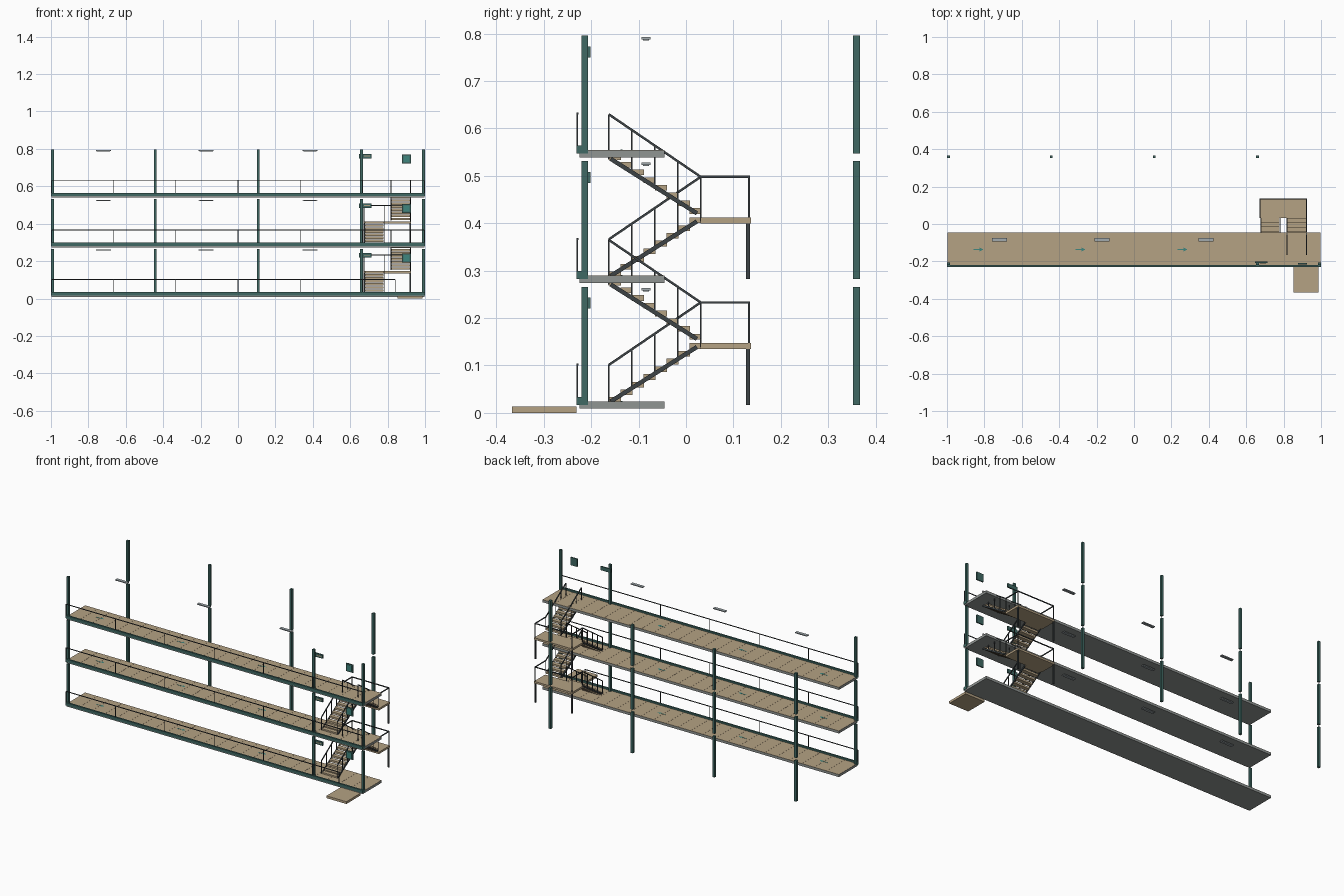
import bpy
import bmesh
from mathutils import Matrix, Vector

if "Cube" in bpy.data.objects:
    bpy.data.objects.remove(bpy.data.objects["Cube"], do_unlink=True)


def material(name, rgb):
    m = bpy.data.materials.new(name)
    m.use_nodes = True
    m.diffuse_color = (*rgb, 1)
    m.node_tree.nodes["Principled BSDF"].inputs["Base Color"].default_value = (*rgb, 1)
    return m


TAN = material("tan decking", (0.46, 0.36, 0.23))
GREEN = material("dark green steel", (0.05, 0.14, 0.125))
GREY = material("grey concrete", (0.28, 0.30, 0.29))
DARK = material("charcoal metal", (0.045, 0.055, 0.06))
LAMP = material("pale grey lamp", (0.36, 0.41, 0.43))
TEAL = material("teal paint", (0.05, 0.24, 0.21))


class Part:
    """Collects boxes and bars into one named object."""

    def __init__(self, name, *mats):
        self.name, self.mats, self.bm = name, mats, bmesh.new()

    def box(self, x0, x1, y0, y1, z0, z1):
        c = Vector((x0 + x1, y0 + y1, z0 + z1)) / 2
        size = Matrix.Diagonal((x1 - x0, y1 - y0, z1 - z0, 1))
        bmesh.ops.create_cube(self.bm, size=1, matrix=Matrix.Translation(c) @ size)

    def bar(self, a, b, w, h=None):
        a, b = Vector(a), Vector(b)
        d = b - a
        side = Vector((1, 0, 0)) if abs(d.x) < 1e-6 else Vector((0, 1, 0))
        up = d.normalized().cross(side)
        rot = Matrix((side, up, d.normalized())).transposed().to_4x4()
        size = Matrix.Diagonal((w, h or w, d.length, 1))
        bmesh.ops.create_cube(self.bm, size=1,
                              matrix=Matrix.Translation((a + b) / 2) @ rot @ size)

    def finish(self, rule=None):
        bmesh.ops.recalc_face_normals(self.bm, faces=self.bm.faces)
        if rule:
            for f in self.bm.faces:
                f.material_index = rule(f)
        me = bpy.data.meshes.new(self.name)
        self.bm.to_mesh(me)
        self.bm.free()
        for m in self.mats:
            me.materials.append(m)
        ob = bpy.data.objects.new(self.name, me)
        bpy.context.collection.objects.link(ob)


STOREY = 0.265
FRONT, BACK = -0.225, -0.045
STEPS, RUN, RISE = 8, 0.0243, 0.0163
Y_FOOT, Y_HEAD = -0.163, 0.031
LOW_X, HIGH_X = (0.675, 0.782), (0.818, 0.922)


def level(n):
    z = n * STOREY

    # Deck slab with tan top, and hairline-gapped deck panels
    slab = Part(f"deck_slab_{n}", GREY, TAN)
    slab.box(-0.997, 0.997, FRONT, BACK, z + 0.009, z + 0.0235)
    slab.finish(lambda f: 1 if f.normal.z > 0.5 else 0)
    panels = Part(f"deck_panels_{n}", TAN)
    count = 24
    w = 1.994 / count
    for i in range(count):
        x = -0.997 + i * w
        panels.box(x + 0.0004, x + w - 0.0004, FRONT, BACK, z + 0.0235, z + 0.0245)
    panels.finish()

    # Front edge beam
    beam = Part(f"edge_beam_{n}", GREEN)
    beam.box(-1, 1, -0.231, -0.22, z + 0.017, z + 0.034)
    beam.finish()

    # Columns: three along the front, four standing free at the back
    cols = Part(f"columns_{n}", GREEN)
    for x in (-0.992, 0.66, 0.992):
        cols.box(x - 0.007, x + 0.007, -0.22, -0.207, z + 0.017, z + 0.266)
    for x in (-0.992, -0.442, 0.108, 0.66):
        cols.box(x - 0.007, x + 0.007, 0.352, 0.367, z + 0.017, z + 0.266)
    cols.finish()

    # Front railing, left open at the ground entrance
    rail = Part(f"front_railing_{n}", DARK)
    end = 0.84 if n == 0 else 0.995
    rail.bar((-0.995, -0.229, z + 0.102), (end, -0.229, z + 0.102), 0.004)
    for i in range(-3, 4):
        x = min(i * 0.332, end)
        rail.bar((x, -0.229, z + 0.02), (x, -0.229, z + 0.102), 0.003)
    rail.finish()

    # Hanging lamps
    lamps = Part(f"lamps_{n}", LAMP)
    for x in (-0.72, -0.17, 0.385):
        lamps.box(x - 0.04, x + 0.04, -0.094, -0.075, z + 0.258, z + 0.263)
        lamps.box(x - 0.036, x + 0.036, -0.091, -0.078, z + 0.256, z + 0.258)
    lamps.finish()

    # Painted floor arrows
    arrows = Part(f"floor_arrows_{n}", TEAL)
    for x in (-0.83, -0.285, 0.26):
        arrows.box(x - 0.028, x + 0.008, -0.138, -0.134, z + 0.0245, z + 0.0255)
        tip = [arrows.bm.verts.new((x + dx, -0.136 + dy, z + 0.0257))
               for dx, dy in ((0.004, -0.011), (0.026, 0), (0.004, 0.011))]
        arrows.bm.faces.new(tip)
    arrows.finish(None)

    # Direction sign on the column and square sign near the entrance
    sign = Part(f"direction_sign_{n}", GREEN)
    sign.box(0.648, 0.715, -0.209, -0.201, z + 0.22, z + 0.243)
    sign.finish()
    mark = Part(f"direction_sign_stripe_{n}", TAN)
    mark.box(0.675, 0.707, -0.21, -0.209, z + 0.229, z + 0.234)
    mark.finish()
    square = Part(f"square_sign_{n}", GREEN)
    square.box(0.878, 0.924, -0.216, -0.209, z + 0.192, z + 0.24)
    square.finish()
    face = Part(f"square_sign_face_{n}", TEAL)
    face.box(0.885, 0.917, -0.217, -0.216, z + 0.199, z + 0.233)
    face.finish()


def stair(n):
    z = n * STOREY
    foot, mid, top = z + 0.101, z + 0.233, z + 0.365

    # Treads of both flights
    treads = Part(f"stair_treads_{n}", TAN)
    for i in range(STEPS):
        y = Y_FOOT + i * RUN
        low = z + 0.033 + i * RISE
        high = z + 0.281 - i * RISE
        for (x0, x1), t in ((LOW_X, low), (HIGH_X, high)):
            treads.box(x0 + 0.003, x1 - 0.003, y, y + RUN + 0.0015, t - 0.012, t)
    treads.finish()

    # Half landing
    landing = Part(f"landing_{n}", TAN)
    landing.box(0.67, 0.926, 0.031, 0.137, z + 0.135, z + 0.147)
    landing.finish()

    # Sloping stringers and handrails with balusters
    strings = Part(f"stringers_{n}", DARK)
    rails = Part(f"stair_railings_{n}", DARK)
    for xs, z0, z1, r0, r1 in ((LOW_X, 0.024, 0.139, foot, mid),
                               (HIGH_X, 0.271, 0.156, top, mid)):
        for x in xs:
            strings.bar((x, Y_FOOT + 0.004, z + z0), (x, Y_HEAD - 0.008, z + z1), 0.005, 0.009)
            rails.bar((x, Y_FOOT, r0), (x, Y_HEAD, r1), 0.005)
            for k in range(5):
                t = k / 4
                y = Y_FOOT + (Y_HEAD - Y_FOOT) * t
                rails.bar((x, y, z + z0 + (z1 - z0) * t), (x, y, r0 + (r1 - r0) * t), 0.0035)
    strings.finish()

    # Landing guard rail
    left, right, back = 0.674, 0.922, 0.133
    for x in (left, right):
        rails.bar((x, Y_HEAD, mid), (x, back, mid), 0.005)
        rails.bar((x, back, z + 0.14), (x, back, mid), 0.004)
    rails.bar((left, back, mid), (right, back, mid), 0.005)
    rails.finish()

    # Landing support posts
    posts = Part(f"landing_posts_{n}", DARK)
    for x in (left, right):
        posts.box(x - 0.004, x + 0.004, 0.127, 0.135, z + 0.017, z + 0.135)
    posts.finish()


for n in range(3):
    level(n)
for n in range(2):
    stair(n)

# Entrance pad at ground level
pad = Part("entrance_pad", TAN)
pad.box(0.852, 0.986, -0.367, -0.231, 0, 0.014)
pad.finish()
